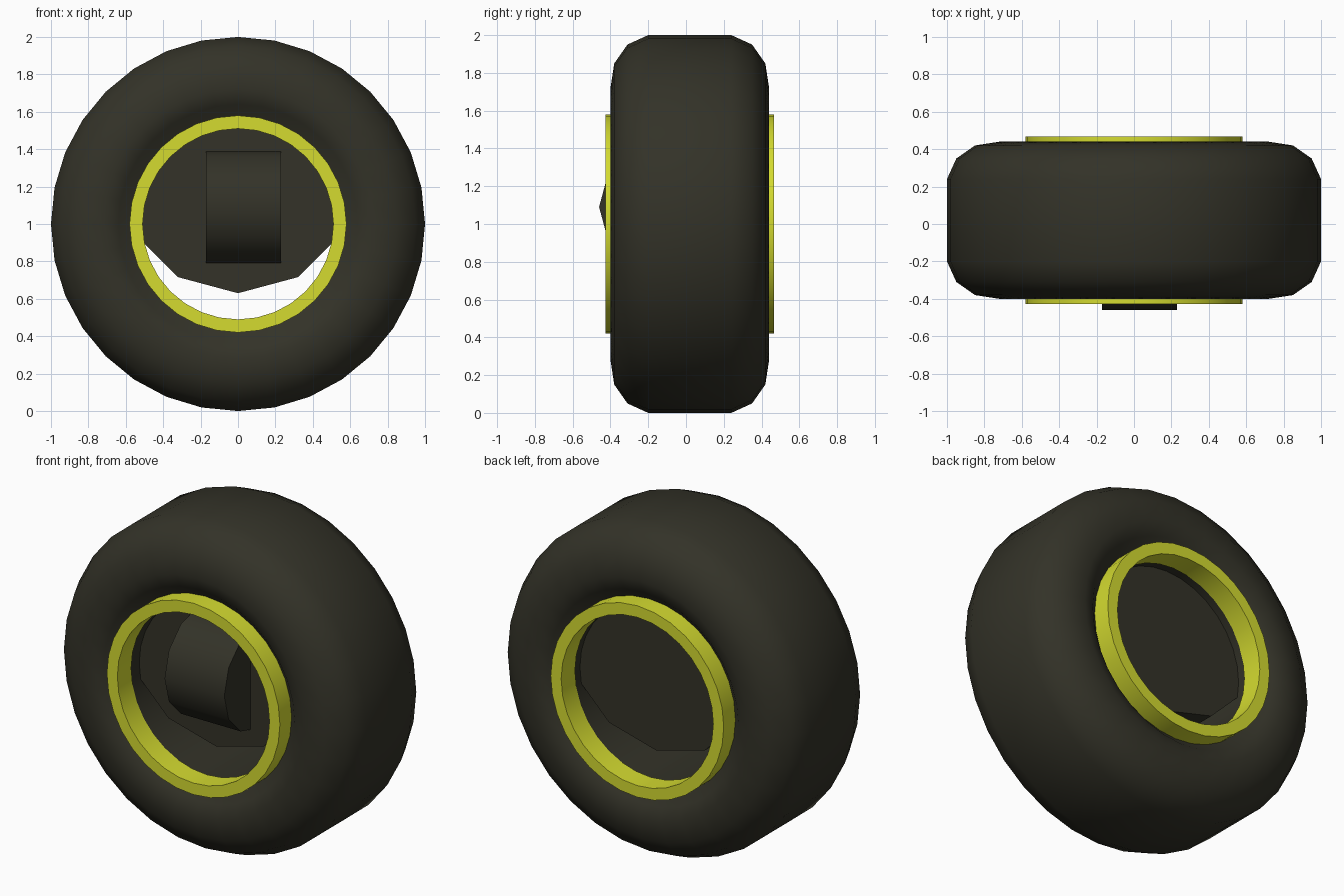
import bpy, bmesh, math
from mathutils import Matrix, Vector

if "Cube" in bpy.data.objects:
    bpy.data.objects.remove(bpy.data.objects["Cube"])

CENTRE = (0, 0.02, 1.0)


def material(name, rgb):
    m = bpy.data.materials.new(name)
    m.diffuse_color = (*rgb, 1)
    m.use_nodes = True
    m.node_tree.nodes["Principled BSDF"].inputs["Base Color"].default_value = m.diffuse_color
    return m


rubber = material("dark rubber", (0.033, 0.032, 0.021))
yellow = material("rim yellow", (0.66, 0.71, 0.03))


def finish(name, bm, mat, angle):
    bmesh.ops.recalc_face_normals(bm, faces=bm.faces)
    me = bpy.data.meshes.new(name)
    bm.to_mesh(me)
    bm.free()
    me.materials.append(mat)
    ob = bpy.data.objects.new(name, me)
    bpy.context.collection.objects.link(ob)
    bpy.ops.object.select_all(action='DESELECT')
    ob.select_set(True)
    bpy.context.view_layer.objects.active = ob
    bpy.ops.object.shade_smooth_by_angle(angle=math.radians(angle))
    return ob


def lathe(name, profile, mat, angle, sides=32):
    """Spin a closed (radius, y) profile around the wheel axle."""
    bm = bmesh.new()
    rings = []
    for i in range(sides):
        a = 2 * math.pi * i / sides
        rings.append([bm.verts.new(Vector(CENTRE) + Vector((r * math.sin(a), y, r * math.cos(a))))
                      for r, y in profile])
    n = len(profile)
    for i in range(sides):
        p, q = rings[i], rings[(i + 1) % sides]
        for j in range(n):
            k = (j + 1) % n
            bm.faces.new((p[j], p[k], q[k], q[j]))
    return finish(name, bm, mat, angle)


def cylinder(name, centre, radius, depth, axis, mat, angle, sides=12):
    bm = bmesh.new()
    bmesh.ops.create_cone(bm, cap_ends=True, segments=sides, radius1=radius, radius2=radius, depth=depth)
    rot = Matrix.Rotation(math.pi / 2, 4, axis)
    bmesh.ops.transform(bm, matrix=Matrix.Translation(centre) @ rot, verts=bm.verts)
    return finish(name, bm, mat, angle)


# Tire: rounded shoulders, sidewalls dipping in toward the rim
half = [(1.0, 0.22), (0.95, 0.33), (0.85, 0.40), (0.72, 0.42), (0.64, 0.39), (0.58, 0.335), (0.515, 0.32)]
lathe("tire", half + [(r, -y) for r, y in reversed(half)], rubber, 50)

# Rim rings, one on each side
for label, s in (("front", -1), ("back", 1)):
    lathe(label + "_rim_ring",
          [(0.51, s * 0.447), (0.58, s * 0.447), (0.58, s * 0.315), (0.51, s * 0.315)], yellow, 40)

# Mounting disc inside the wheel, set above the axle
cylinder("inner_disc", (0, 0.035, 1.27), 0.64, 0.49, 'X', rubber, 40)

# Sideways hub drum poking out of the front
cylinder("hub_drum", (0.03, -0.145, 1.09), 0.315, 0.40, 'Y', rubber, 40)
